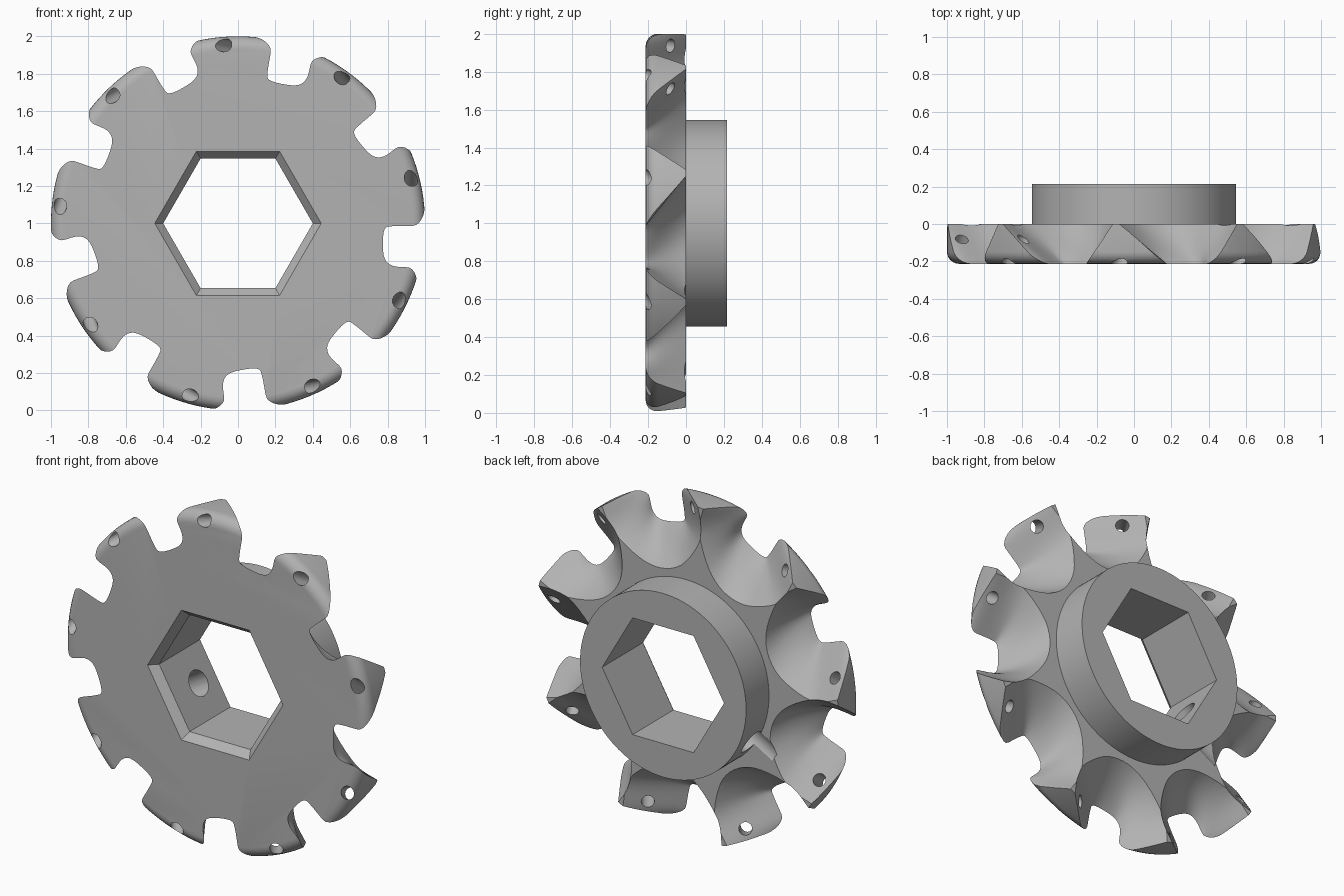
import bpy, bmesh, math
from mathutils import Vector

if "Cube" in bpy.data.objects:
    bpy.data.objects.remove(bpy.data.objects["Cube"])

FRONT, BACK, HUB_BACK = -0.213, 0.0, 0.215
HUB_R, TEETH = 0.545, 9

steel = bpy.data.materials.new("machined grey")
steel.use_nodes = True
grey = (0.45, 0.45, 0.45, 1)
steel.diffuse_color = grey
steel.node_tree.nodes["Principled BSDF"].inputs["Base Color"].default_value = grey


def place(u, t, y, angle=0.0):
    """Radial u, tangential t and depth y, turned about the wheel axis."""
    c, s = math.cos(angle), math.sin(angle)
    return Vector((u * c - t * s, y, 1 + u * s + t * c))


def loft(name, rings):
    """Closed, outward-facing solid through rings of equal point count."""
    bm = bmesh.new()
    rows = [[bm.verts.new(p) for p in ring] for ring in rings]
    n = len(rows[0])
    for a, b in zip(rows, rows[1:]):
        for i in range(n):
            j = (i + 1) % n
            bm.faces.new((a[i], a[j], b[j], b[i]))
    bm.faces.new(rows[0][::-1])
    bm.faces.new(rows[-1])
    bm.normal_update()
    bmesh.ops.triangulate(bm, faces=bm.faces[:])
    if bm.calc_volume(signed=True) < 0:
        bmesh.ops.reverse_faces(bm, faces=bm.faces[:])
    mesh = bpy.data.meshes.new(name)
    bm.to_mesh(mesh)
    bm.free()
    obj = bpy.data.objects.new(name, mesh)
    bpy.context.scene.collection.objects.link(obj)
    return obj


def circle(r, y, sides):
    return [place(r, 0, y, math.tau * i / sides) for i in range(sides)]


def rod(name, start, end, r, sides=20):
    axis = (end - start).normalized()
    side = axis.orthogonal().normalized()
    other = axis.cross(side)
    angles = [math.tau * i / sides for i in range(sides)]
    return loft(name, [[p + r * (side * math.cos(a) + other * math.sin(a))
                        for a in angles] for p in (start, end)])


def smooth_path(first, points, last, steps=4):
    """Catmull-Rom curve through 2D points, with straight runs to both ends."""
    pts = [Vector(p) for p in points]
    pts = [pts[0]] + pts + [pts[-1]]
    out = [Vector(first)]
    for a, b, c, d in zip(pts, pts[1:], pts[2:], pts[3:]):
        for k in range(steps):
            s = k / steps
            out.append(0.5 * (2 * b + (c - a) * s + (2 * a - 5 * b + 4 * c - d) * s ** 2
                              + (3 * b - a - 3 * c + d) * s ** 3))
    return out + [pts[-1], Vector(last)]


# Disc with rounded front rim, and hub behind it
ROUND = 0.065
rim = [(1 - ROUND + ROUND * math.sin(a), FRONT + ROUND - ROUND * math.cos(a))
       for a in (math.pi / 2 * i / 6 for i in range(7))]
profile = rim + [(1, BACK), (HUB_R, BACK), (HUB_R, HUB_BACK)]
body = loft("cutter_wheel", [circle(r, y, 144) for r, y in profile])

# Hexagonal bore with a front chamfer
BORE, CHAMFER = 0.4, 0.045
cutters = [loft("bore_cutter", [circle(BORE + CHAMFER * 2, FRONT - CHAMFER, 6),
                                circle(BORE, FRONT + CHAMFER, 6),
                                circle(BORE, HUB_BACK + 0.1, 6)])]

# Set screw hole through the hub wall
a = math.radians(210)
cutters.append(rod("screw_cutter", place(0.2, 0, 0.06, a), place(0.68, 0, 0.06, a), 0.075, 32))

# Scoops: narrow slot at the front opening into a wide arch at the back
slot = smooth_path((1.4, .1), [(1, .01), (.95, -.012), (.83, -.015), (.785, -.03), (.775, -.11),
                               (.785, -.19), (.83, -.228), (.92, -.237), (.965, -.26)], (1.4, -.6))
arch = smooth_path((1.4, .25), [(1, .25), (.95, .25), (.83, .25), (.73, .2), (.62, .08),
                                (.59, -.06), (.64, -.2), (.78, -.35), (.92, -.4)], (1.4, -.55))
STEPS = 6
for k in range(TEETH):
    a = math.tau * k / TEETH
    rings = []
    for i in range(-1, STEPS + 2):
        v = i / STEPS
        e = v + 0.4 * v * (1 - v) if 0 < v < 1 else v
        rings.append([place(p.x + (q.x - p.x) * e, p.y + (q.y - p.y) * v,
                            FRONT + (BACK - FRONT) * v, a) for p, q in zip(slot, arch)])
    cutters.append(loft("scoop_cutter", rings))
    # Screw hole square to each seat, leaving through the front rim
    cutters.append(rod("hole_cutter", place(.925, .09, .0, a), place(.925, .3, -.29, a), 0.036))

for cutter in cutters:
    cutter.hide_render = True
    mod = body.modifiers.new(cutter.name, 'BOOLEAN')
    mod.operation = 'DIFFERENCE'
    mod.object = cutter

# Bake the cuts, with a second solver in reserve, and drop the helpers
for solver in ('EXACT', 'MANIFOLD'):
    for mod in body.modifiers:
        mod.solver = solver
    bpy.context.view_layer.update()
    graph = bpy.context.evaluated_depsgraph_get()
    baked = bpy.data.meshes.new_from_object(body.evaluated_get(graph))
    if len(baked.polygons):
        break
body.modifiers.clear()
body.data = baked
for cutter in cutters:
    bpy.data.objects.remove(cutter)
baked.materials.clear()
baked.materials.append(steel)
for face in baked.polygons:
    face.material_index = 0

bpy.ops.object.select_all(action='DESELECT')
body.select_set(True)
bpy.context.view_layer.objects.active = body
bpy.ops.object.shade_smooth_by_angle(angle=math.radians(30))
